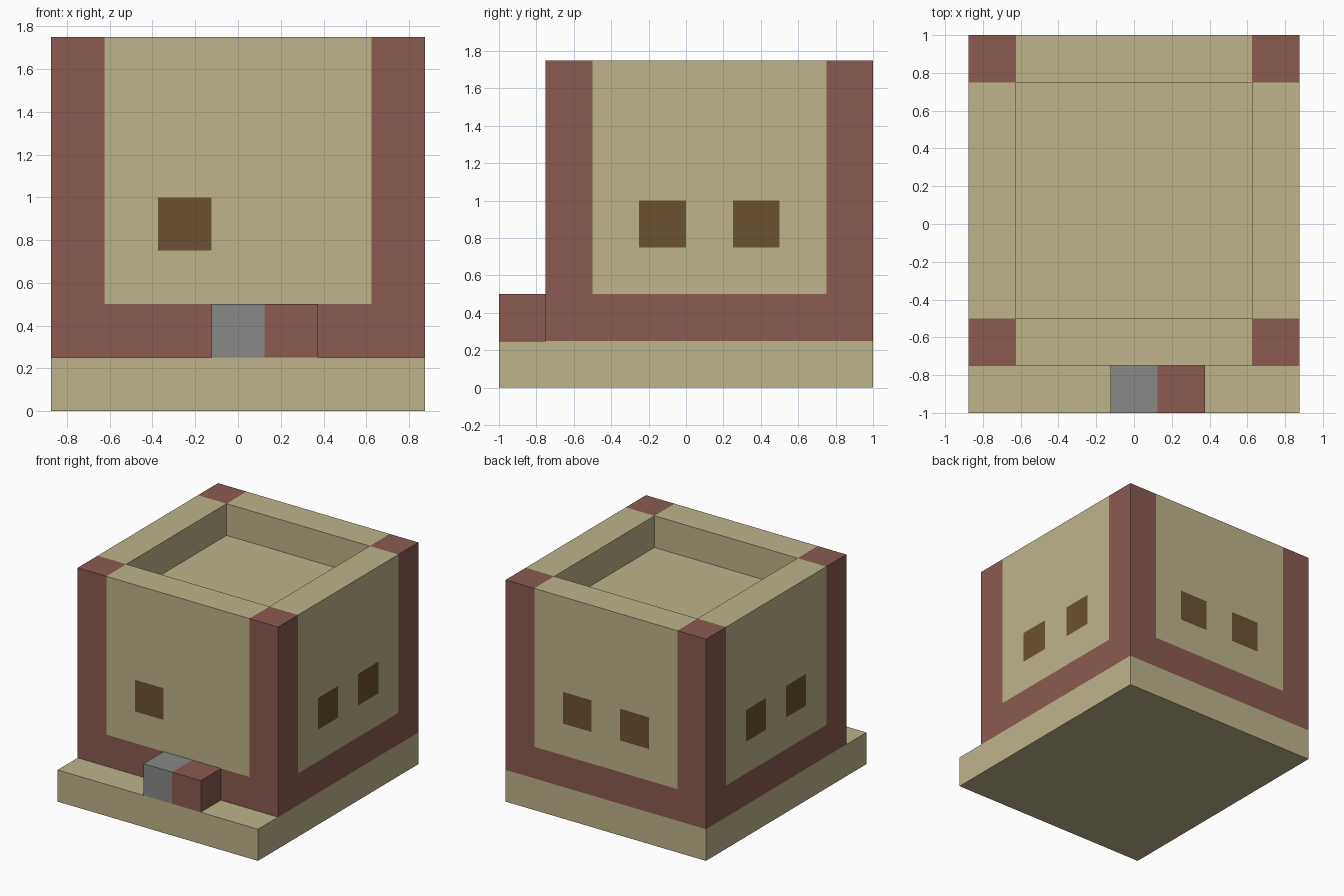
import bpy
import bmesh
from mathutils import Vector

if "Cube" in bpy.data.objects:
    bpy.data.objects.remove(bpy.data.objects["Cube"], do_unlink=True)


def material(name, rgb):
    """Flat material from 0-255 display values."""
    lin = [((c / 255 + 0.055) / 1.055) ** 2.4 for c in rgb] + [1.0]
    mat = bpy.data.materials.new(name)
    mat.use_nodes = True
    mat.diffuse_color = lin
    mat.node_tree.nodes["Principled BSDF"].inputs["Base Color"].default_value = lin
    return mat


SAND = material("sandstone", (190, 180, 139))
BRICK = material("red_brick", (138, 91, 82))
DARK = material("dark_wood", (107, 82, 51))
GREY = material("grey_stone", (137, 137, 135))

U = 0.25                                  # block size
HX, FRONT, BACK, TOP = 3.5 * U, -3 * U, 4 * U, 7 * U
SILL, HEAD = 3 * U, 4 * U                 # window heights


def box(name, lo, hi, mat, axis=None, side=0, windows=()):
    """Box between two corners; windows are cut into the face at side*axis."""
    lo, hi = Vector(lo), Vector(hi)
    bm = bmesh.new()
    bmesh.ops.create_cube(bm, size=1)
    for v in bm.verts:
        v.co = (lo + hi) / 2 + v.co * (hi - lo)
    if windows:
        across = 1 - axis
        cuts = [(across, p) for w in windows for p in (w, w + U)]
        cuts += [(2, SILL), (2, HEAD)]
        for ax, pos in cuts:
            normal = Vector((0, 0, 0))
            normal[ax] = 1
            bmesh.ops.bisect_plane(bm, geom=bm.verts[:] + bm.edges[:] + bm.faces[:],
                                   plane_co=normal * pos, plane_no=normal)
        for f in bm.faces:
            c = f.calc_center_median()
            if (f.normal[axis] * side > 0.9 and SILL < c.z < HEAD
                    and any(w < c[across] < w + U for w in windows)):
                f.material_index = 1
    mesh = bpy.data.meshes.new(name)
    bm.to_mesh(mesh)
    bm.free()
    mesh.materials.append(mat)
    if windows:
        mesh.materials.append(DARK)
    obj = bpy.data.objects.new(name, mesh)
    bpy.context.collection.objects.link(obj)
    return obj


# Base slab and brick footing
box("base_slab", (-HX, -BACK, 0), (HX, BACK, U), SAND)
box("brick_footing", (-HX, FRONT, U), (HX, BACK, 2 * U), BRICK)

# Corner posts
for xname, x in (("right", -HX), ("left", HX - U)):
    for yname, y in (("front", FRONT), ("back", BACK - U)):
        box(f"{yname}_{xname}_post", (x, y, 2 * U), (x + U, y + U, TOP), BRICK)

# Side walls, two windows each
for name, x, side in (("right_wall", -HX, -1), ("left_wall", HX - U, 1)):
    box(name, (x, FRONT + U, 2 * U), (x + U, BACK - U, TOP), SAND,
        0, side, (-U, U))

# Front wall with one window, back wall with two
box("front_wall", (-HX + U, FRONT, 2 * U), (HX - U, FRONT + U, TOP), SAND,
    1, -1, (-1.5 * U,))
box("back_wall", (-HX + U, BACK - U, 2 * U), (HX - U, BACK, TOP), SAND,
    1, 1, (-1.5 * U, 0.5 * U))

# Sunken roof behind the parapet
box("roof", (-HX + U, FRONT + U, TOP - 2 * U), (HX - U, BACK - U, TOP - U), SAND)

# Blocks on the front step
box("stone_block", (-U / 2, -BACK, U), (U / 2, FRONT, 2 * U), GREY)
box("brick_block", (U / 2, -BACK, U), (1.5 * U, FRONT, 2 * U), BRICK)
